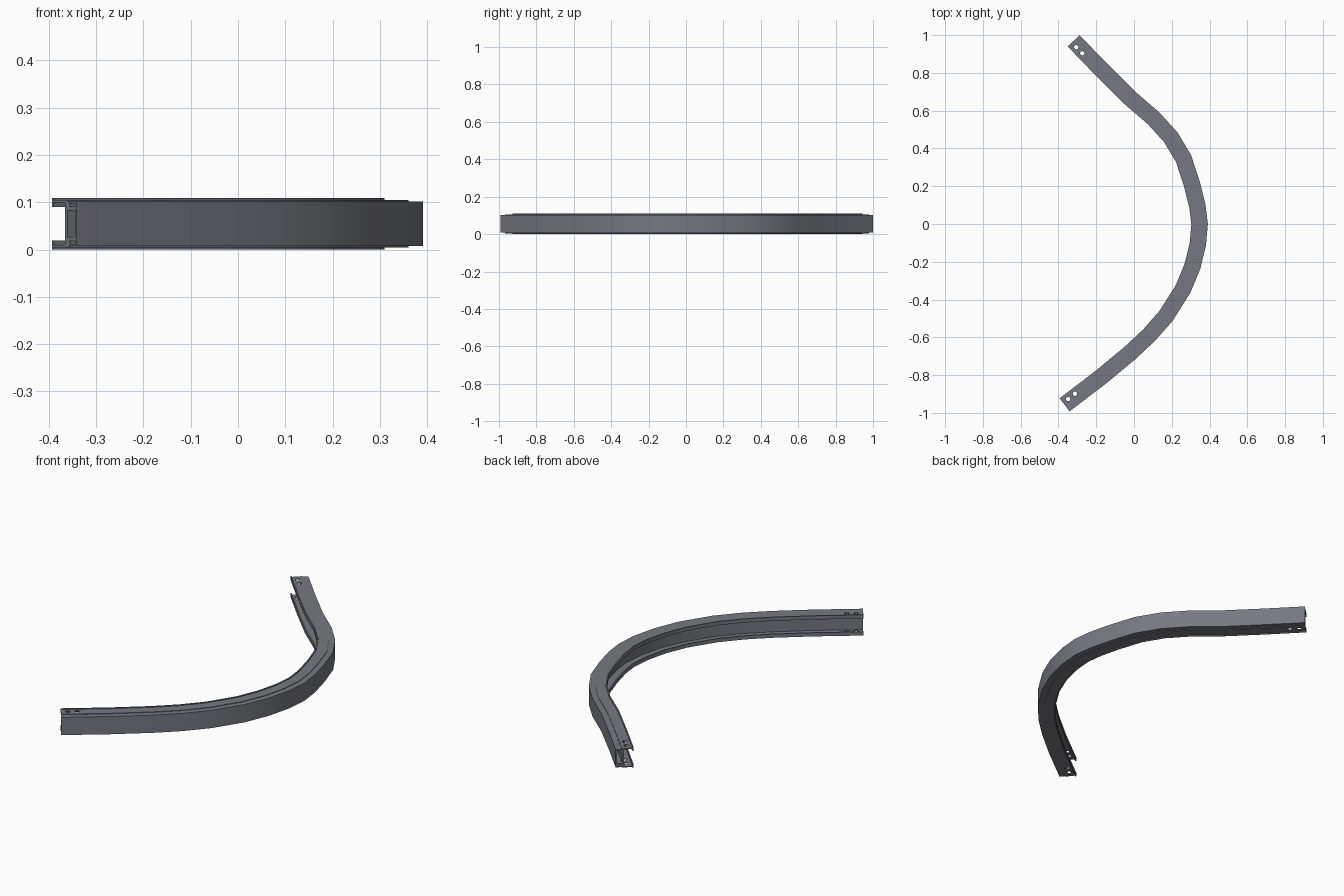
import bpy, bmesh, math
from mathutils import Vector

if "Cube" in bpy.data.objects:
    bpy.data.objects.remove(bpy.data.objects["Cube"])

ZC = 0.0545  # mid height of the beam

# Outer edge of the beam in plan, from the +y end to the -y end
PATH = [Vector(p) for p in [
    (-0.288, 1.0), (-0.15, 0.857), (0.005, 0.702), (0.135, 0.59), (0.23, 0.485),
    (0.302, 0.365), (0.348, 0.225), (0.378, 0.105), (0.391, 0.0), (0.381, -0.115),
    (0.35, -0.24), (0.298, -0.365), (0.205, -0.512), (0.11, -0.62), (0.005, -0.718),
    (-0.15, -0.846), (-0.341, -0.992)]]

# Cross-section: (depth behind outer edge, height from the middle), upper half mirrored
HALF = [(0, .047), (.030, .047), (.030, .050), (.081, .050), (.081, .0545),
        (.087, .0545), (.087, .035), (.081, .035), (.081, .045), (.040, .045)]
OUTLINE = HALF + [(d, -h) for d, h in reversed(HALF)]


def rect(d0, d1, h0, h1):
    return [(d0, h0), (d1, h0), (d1, h1), (d0, h1)]


# Hollow cells inside the front box
CELLS = [rect(.006, .032, -.028, .028),
         rect(.006, .026, .036, .043), rect(.006, .026, -.043, -.036)]


def inward(direction):
    return Vector((direction.y, -direction.x)).normalized()


def offset_dirs():
    """Mitred inward direction at every path point."""
    segs = [(b - a).normalized() for a, b in zip(PATH, PATH[1:])]
    out = []
    for i in range(len(PATH)):
        n0 = inward(segs[max(i - 1, 0)])
        n1 = inward(segs[min(i, len(segs) - 1)])
        m = (n0 + n1).normalized()
        out.append(m / m.dot(n0))
    return out, segs


dirs, segs = offset_dirs()

steel = bpy.data.materials.new("steel grey")
steel.diffuse_color = (0.185, 0.19, 0.22, 1)
steel.use_nodes = True
steel.node_tree.nodes["Principled BSDF"].inputs["Base Color"].default_value = steel.diffuse_color

# Sweep the outline and cells along the path
bm = bmesh.new()
end_edges = [[], []]
for loop in [OUTLINE] + CELLS:
    rings = []
    for p, n in zip(PATH, dirs):
        rings.append([bm.verts.new((p.x + n.x * d, p.y + n.y * d, ZC + h)) for d, h in loop])
    k = len(loop)
    for r0, r1 in zip(rings, rings[1:]):
        for j in range(k):
            bm.faces.new((r0[j], r0[(j + 1) % k], r1[(j + 1) % k], r1[j]))
    for e, ring in enumerate((rings[0], rings[-1])):
        end_edges[e] += [bm.edges.get((ring[j], ring[(j + 1) % k])) for j in range(k)]

# End faces with the cells left open
for edges, s in zip(end_edges, (segs[0], segs[-1])):
    bmesh.ops.triangle_fill(bm, use_beauty=True, use_dissolve=False, edges=edges,
                            normal=(s.x, s.y, 0))
bmesh.ops.recalc_face_normals(bm, faces=bm.faces)
me = bpy.data.meshes.new("bumper_beam")
bm.to_mesh(me)
bm.free()
beam = bpy.data.objects.new("bumper_beam", me)
bpy.context.collection.objects.link(beam)
me.materials.append(steel)

# Bolt holes through both flanges, two at each end
cutters = []
for p, s in ((PATH[0], segs[0]), (PATH[-1], -segs[-1])):
    n = inward(s) if p is PATH[0] else inward(-s)
    for along in (0.034, 0.079):
        c = p + s * along + n * 0.057
        bpy.ops.mesh.primitive_cylinder_add(vertices=16, radius=0.0115, depth=0.3,
                                            location=(c.x, c.y, ZC))
        cut = bpy.context.object
        cut.name = "hole_cutter"
        cut.hide_render = True
        cut.data.materials.append(steel)
        cutters.append(cut)

bpy.ops.object.select_all(action='DESELECT')
bpy.context.view_layer.objects.active = beam
beam.select_set(True)
for cut in cutters:
    mod = beam.modifiers.new("bolt_hole", 'BOOLEAN')
    mod.operation = 'DIFFERENCE'
    mod.solver = 'EXACT'
    mod.object = cut
    bpy.ops.object.modifier_apply(modifier=mod.name)
for cut in cutters:
    bpy.data.objects.remove(cut)

bpy.ops.object.shade_smooth_by_angle(angle=math.radians(30))
